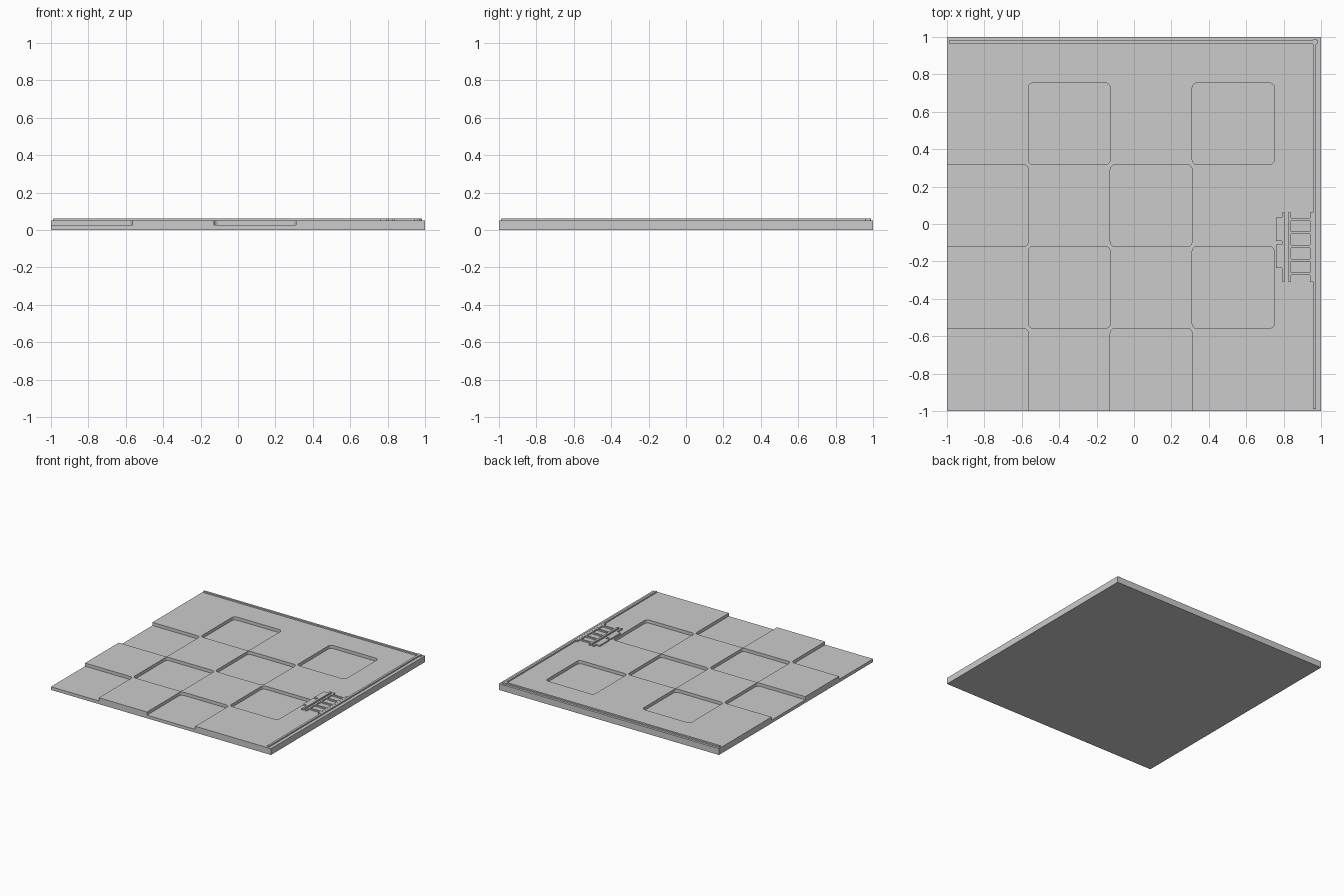
import bpy
import bmesh
from mathutils import Vector

cube = bpy.data.objects.get("Cube")
if cube:
    bpy.data.objects.remove(cube, do_unlink=True)

TOP, FLOOR, TRIM = 0.052, 0.026, 0.063

grey = bpy.data.materials.new("stone_grey")
grey.use_nodes = True
grey.diffuse_color = (0.6, 0.6, 0.6, 1)
grey.node_tree.nodes["Principled BSDF"].inputs["Base Color"].default_value = (0.6, 0.6, 0.6, 1)


def add_box(bm, x0, x1, y0, y1, z0, z1, corner=0):
    """Box given by its limits, with optional rounded upright edges."""
    part = bmesh.new()
    bmesh.ops.create_cube(part, size=1)
    lo, hi = Vector((x0, y0, z0)), Vector((x1, y1, z1))
    for v in part.verts:
        v.co = [(a + b) / 2 + c * (b - a) for a, b, c in zip(lo, hi, v.co)]
    if corner:
        upright = [e for e in part.edges
                   if abs(e.verts[0].co.z - e.verts[1].co.z) > 1e-4]
        bmesh.ops.bevel(part, geom=upright, offset=corner, segments=3,
                        profile=0.5, affect='EDGES')
    mesh = bpy.data.meshes.new("part")
    part.to_mesh(mesh)
    part.free()
    bm.from_mesh(mesh)
    bpy.data.meshes.remove(mesh)


def make_object(name, boxes):
    bm = bmesh.new()
    for box in boxes:
        add_box(bm, *box)
    mesh = bpy.data.meshes.new(name)
    bm.to_mesh(mesh)
    bm.free()
    mesh.materials.append(grey)
    obj = bpy.data.objects.new(name, mesh)
    bpy.context.collection.objects.link(obj)
    return obj


# Slab with a checkerboard of sunken tiles, open at the left and front edges
slab = make_object("floor_slab", [(-1, 1, -1, 1, 0, TOP)])
xs = [-1.1, -0.565, -0.127, 0.311, 0.75]
ys = [-1.1, -0.558, -0.12, 0.317, 0.755]
tiles = [(xs[i], xs[i + 1], ys[j], ys[j + 1], FLOOR, 0.2, 0.026)
         for i in range(4) for j in range(4) if (i + j) % 2 == 0]
cutter = make_object("tile_cutter", tiles)
cutter.hide_render = True
cut = slab.modifiers.new("sunken_tiles", 'BOOLEAN')
cut.operation = 'DIFFERENCE'
cut.solver = 'EXACT'
cut.object = cutter
bpy.context.view_layer.update()
graph = bpy.context.evaluated_depsgraph_get()
result = bpy.data.meshes.new_from_object(slab.evaluated_get(graph))
slab.modifiers.clear()
slab.data = result
bpy.data.objects.remove(cutter, do_unlink=True)

# Raised trim along the back and left edges, with a corner joint
Z = (TOP - 0.004, TRIM)
make_object("back_trim", [(-0.99, 0.984, 0.964, 0.981, *Z)])
make_object("side_trim", [(0.957, 0.974, -0.988, 0.964, *Z)])
make_object("corner_joint", [(0.955, 0.978, 0.96, 0.988, *Z, 0.006)])

# Ladder lying against the side trim
ends = (-0.307, 0.062)
rails = [(x, x + 0.016, *ends, *Z) for x in (0.823, 0.94)]
rungs = [(0.835, 0.945, y - 0.007, y + 0.007, *Z)
         for y in (0.026 - 0.073 * i for i in range(5))]
make_object("ladder", rails + rungs)

# Rail with two side plates next to the ladder
make_object("plate_rail", [(0.791, 0.807, *ends, *Z)])
make_object("side_plates", [(0.758, 0.793, -0.235, -0.11, *Z),
                            (0.758, 0.793, -0.09, 0.036, *Z)])
